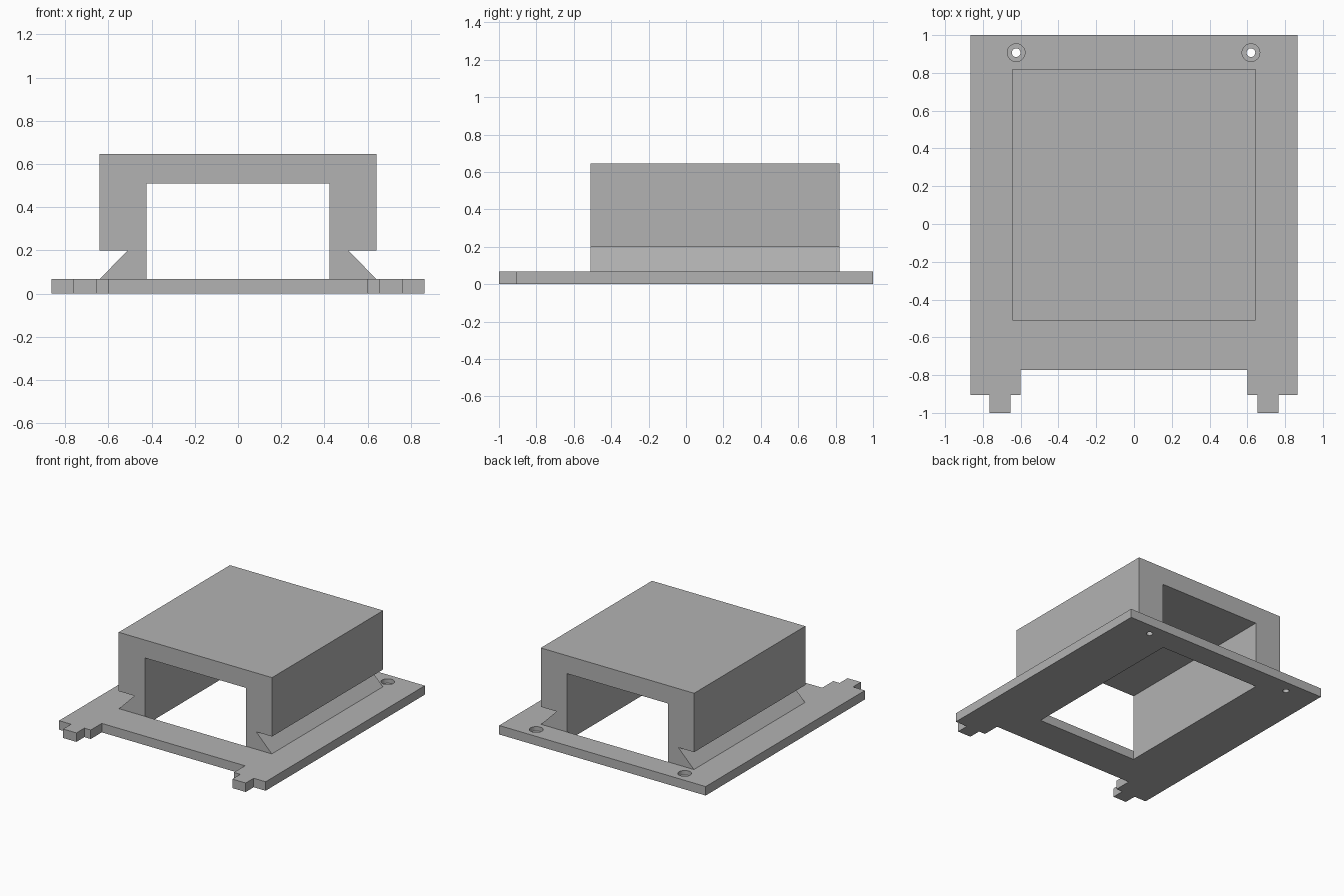
import bpy
import bmesh
from mathutils import Matrix, Vector

cube = bpy.data.objects.get("Cube")
if cube:
    bpy.data.objects.remove(cube, do_unlink=True)

COLOUR = (0.45, 0.45, 0.45, 1)
grey = bpy.data.materials.new("plain grey")
grey.use_nodes = True
grey.diffuse_color = COLOUR
grey.node_tree.nodes["Principled BSDF"].inputs["Base Color"].default_value = COLOUR

PLATE_TOP = 0.068
FRONT, BACK = -0.51, 0.82      # ends of the arch
INNER = 0.423                  # half width of the opening


def finish(name, bm):
    bmesh.ops.recalc_face_normals(bm, faces=bm.faces)
    mesh = bpy.data.meshes.new(name)
    bm.to_mesh(mesh)
    bm.free()
    mesh.materials.append(grey)
    obj = bpy.data.objects.new(name, mesh)
    bpy.context.collection.objects.link(obj)
    return obj


def prism(name, points, direction):
    """Extrude a closed 3D outline along a direction."""
    bm = bmesh.new()
    face = bm.faces.new([bm.verts.new(p) for p in points])
    top = bmesh.ops.extrude_face_region(bm, geom=[face])["geom"]
    verts = [g for g in top if isinstance(g, bmesh.types.BMVert)]
    bmesh.ops.translate(bm, verts=verts, vec=Vector(direction))
    return finish(name, bm)


def mirrored(half):
    """Complete a half outline across x = 0."""
    return half + [(-a, b) for a, b in reversed(half)]


def drill(name, x, y, radius, bottom, top):
    bm = bmesh.new()
    bmesh.ops.create_cone(bm, cap_ends=True, segments=32, radius1=radius,
                          radius2=radius, depth=top - bottom,
                          matrix=Matrix.Translation((x, y, (top + bottom) / 2)))
    return finish(name, bm)


def cut(target, cutter):
    mod = target.modifiers.new("cut", 'BOOLEAN')
    mod.operation = 'DIFFERENCE'
    mod.solver = 'EXACT'
    mod.object = cutter
    bpy.context.view_layer.objects.active = target
    bpy.ops.object.modifier_apply(modifier=mod.name)
    bpy.data.objects.remove(cutter, do_unlink=True)


# Base plate with two stepped front tabs
outline = mirrored([(0.6, -0.773), (0.6, -0.905), (0.653, -0.905),
                    (0.653, -1), (0.765, -1), (0.765, -0.905),
                    (0.865, -0.905), (0.865, 1)])
plate = prism("base_plate", [(x, y, 0) for x, y in outline], (0, 0, PLATE_TOP))

# Rectangular opening under the arch
opening = [(-INNER, FRONT), (INNER, FRONT), (INNER, BACK), (-INNER, BACK)]
cut(plate, prism("opening_cutter", [(x, y, -0.1) for x, y in opening], (0, 0, 0.3)))

# Counterbored screw holes at the back corners
for x in (-0.624, 0.619):
    cut(plate, drill("hole_cutter", x, 0.907, 0.023, -0.1, 0.2))
    cut(plate, drill("counterbore_cutter", x, 0.907, 0.047, 0.035, 0.2))

# Arch with undercut grooves along both sides
profile = mirrored([(INNER, 0.51), (INNER, PLATE_TOP), (0.64, PLATE_TOP),
                    (0.51, 0.2), (0.642, 0.2), (0.642, 0.646)])
prism("arch_housing", [(x, FRONT, z) for x, z in profile], (0, BACK - FRONT, 0))
